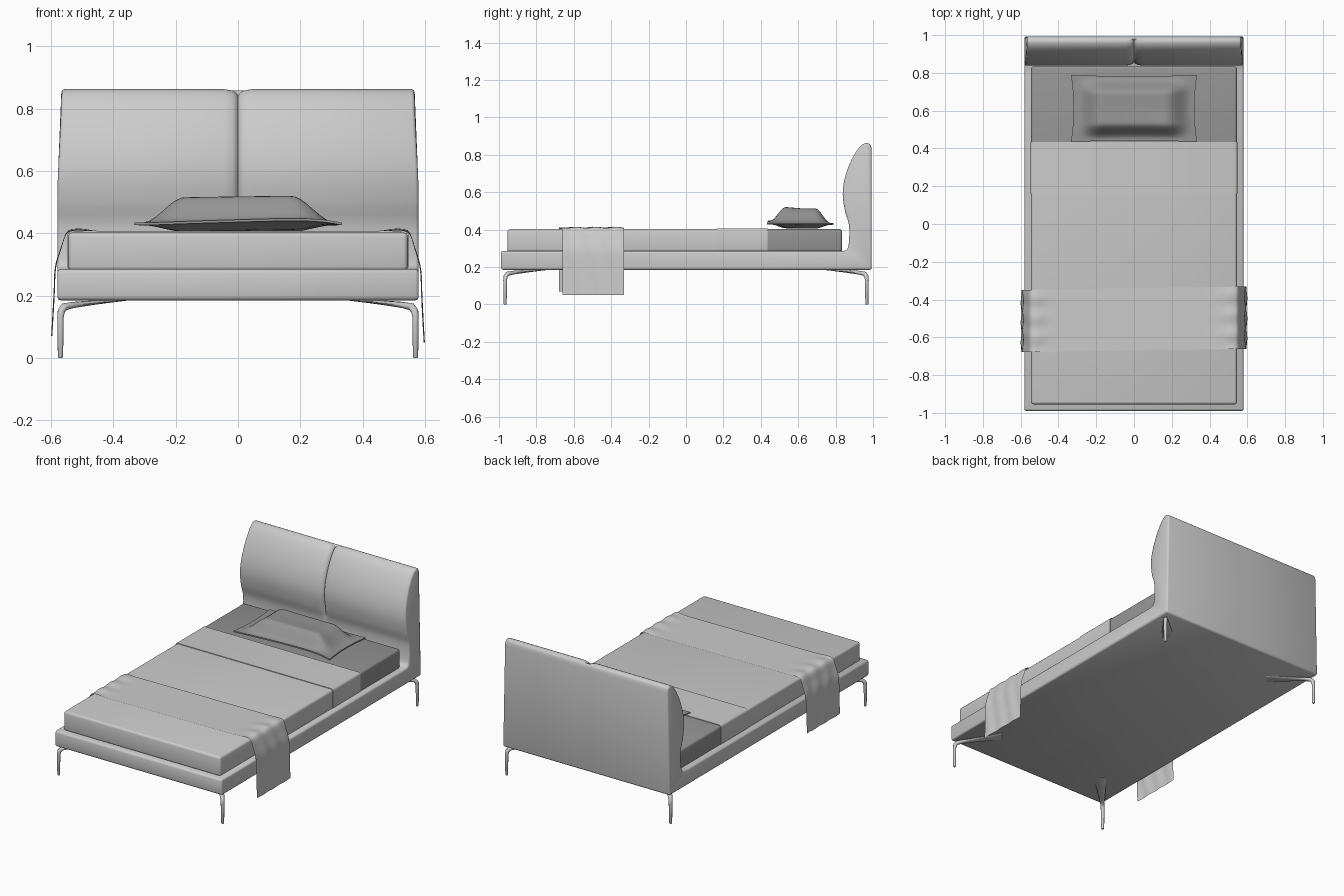
import bpy, bmesh
from math import sin, cos, pi, radians
from mathutils import Vector

cube = bpy.data.objects.get("Cube")
if cube:
    bpy.data.objects.remove(cube, do_unlink=True)


def material(name, value):
    m = bpy.data.materials.new(name)
    m.use_nodes = True
    col = (value, value, value, 1)
    m.diffuse_color = col
    m.node_tree.nodes["Principled BSDF"].inputs["Base Color"].default_value = col
    return m


light = material("light grey fabric", 0.6)
dark = material("dark grey fabric", 0.3)


def finish(name, bm, *mats):
    """Turn a bmesh into a smooth-shaded object."""
    bmesh.ops.recalc_face_normals(bm, faces=bm.faces)
    mesh = bpy.data.meshes.new(name)
    bm.to_mesh(mesh)
    bm.free()
    for m in mats:
        mesh.materials.append(m)
    ob = bpy.data.objects.new(name, mesh)
    bpy.context.collection.objects.link(ob)
    bpy.ops.object.select_all(action="DESELECT")
    ob.select_set(True)
    bpy.context.view_layer.objects.active = ob
    bpy.ops.object.shade_smooth_by_angle(angle=radians(50))
    return ob


def loft(name, rings, mat, closed=True):
    """Skin a row of rings; closed rings also get end caps."""
    bm = bmesh.new()
    rows = [[bm.verts.new(p) for p in ring] for ring in rings]
    n = len(rows[0])
    for a, b in zip(rows, rows[1:]):
        for i in range(n if closed else n - 1):
            j = (i + 1) % n
            bm.faces.new((a[i], a[j], b[j], b[i]))
    if closed:
        bm.faces.new(rows[0])
        bm.faces.new(rows[-1])
    return finish(name, bm, mat)


def smooth_path(pts, steps=4):
    """Catmull-Rom curve through 2D points."""
    p = [Vector(q) for q in pts]
    p = [p[0]] + p + [p[-1]]
    out = []
    for a, b, c, d in zip(p, p[1:], p[2:], p[3:]):
        for k in range(steps):
            t = k / steps
            out.append(b + (c - a) * t / 2 + (2 * a - 5 * b + 4 * c - d) * t * t / 2
                       + (3 * b - a - 3 * c + d) * t ** 3 / 2)
    return out + [p[-1]]


def smoothstep(t):
    t = max(0, min(1, t))
    return t * t * (3 - 2 * t)


def rounded_box(lo, hi, r, only_y=False):
    bm = bmesh.new()
    bmesh.ops.create_cube(bm, size=1)
    for v in bm.verts:
        v.co = [l + (c + 0.5) * (h - l) for l, c, h in zip(lo, v.co, hi)]
    edges = [e for e in bm.edges
             if not only_y or abs(e.verts[0].co.y - e.verts[1].co.y) > 0.01]
    bmesh.ops.bevel(bm, geom=edges, offset=r, segments=3, profile=0.5, affect="EDGES")
    return bm


# Frame: one side profile (y, z) of base and headboard, swept across x
front = [(-0.978, 0.185), (-0.987, 0.189), (-0.99, 0.198), (-0.99, 0.272),
         (-0.987, 0.281), (-0.978, 0.285), (0.8, 0.285)]
board = [(0.845, 0.286), (0.868, 0.31), (0.872, 0.42), (0.85, 0.5), (0.838, 0.59),
         (0.85, 0.68), (0.883, 0.77), (0.925, 0.838), (0.96, 0.862), (0.985, 0.855),
         (0.993, 0.83)]
back = [(0.993, 0.198), (0.99, 0.189), (0.981, 0.185)]
profile = [Vector(p) for p in front] + smooth_path(board) + [Vector(p) for p in back]


def frame_ring(x, inset, crease):
    ring = []
    for i, p in enumerate(profile):
        t = (profile[(i + 1) % len(profile)] - profile[i - 1]).normalized()
        seam = crease * smoothstep((p.y - 0.4) / 0.12) if p.x < 0.98 else 0
        q = p + Vector((t.y, -t.x)) * (inset + seam)
        taper = 1 - 0.022 * smoothstep((p.y - 0.5) / 0.36)
        ring.append((x * taper, q.x, q.y))
    return ring


half = [(0, 0, 0.022), (0.006, 0, 0.012), (0.018, 0, 0.005), (0.045, 0, 0),
        (0.57, 0, 0), (0.577, 0.003, 0), (0.58, 0.01, 0)]
stations = [(-x, i, c) for x, i, c in half[:0:-1]] + half
loft("bed_frame", [frame_ring(*s) for s in stations], light)

# Mattress: dark sheet at the head end, light cover on the rest
bm = rounded_box((-0.545, -0.955, 0.28), (0.545, 0.835, 0.403), 0.014)
bmesh.ops.bisect_plane(bm, geom=bm.verts[:] + bm.edges[:] + bm.faces[:],
                       plane_co=(0, 0.43, 0), plane_no=(0, 1, 0))
for f in bm.faces:
    f.material_index = int(f.calc_center_median().y > 0.43)
finish("mattress", bm, light, dark)

# Turned-back strip of the cover
bm = rounded_box((-0.548, 0.162, 0.28), (0.548, 0.435, 0.407), 0.015, only_y=True)
finish("folded_cover", bm, light)

# Throw draped over the foot end
drape = [(0, 0.407), (0.25, 0.407), (0.46, 0.407), (0.52, 0.409), (0.55, 0.398),
         (0.567, 0.35), (0.584, 0.285), (0.588, 0.2), (0.592, 0.12), (0.596, 0.05)]
side = smooth_path(drape)
path = [Vector((-p.x, p.y + 0.02 * smoothstep((0.4 - p.y) / 0.35)))
        for p in side[:0:-1]] + side
rows = []
for k in range(25):
    y = -0.67 + 0.33 * k / 24
    row = []
    for p in path:
        ripple = 1 + sin(60 * y + 14 * p.y)
        hang = smoothstep((0.4 - p.y) / 0.1)
        rise = smoothstep((abs(p.x) - 0.44) / 0.06) * (1 - hang)
        x = p.x + (0.002 * ripple * hang) * (1 if p.x > 0 else -1)
        row.append((x, y + 0.015 * p.x, p.y + 0.003 * ripple * rise))
    rows.append(row)
loft("throw_blanket", rows, light, closed=False)

# Pillow: puffed centre with a flat flange
N = 32


def pillow_point(i, j, top):
    u, v = 2 * i / N - 1, 2 * j / N - 1
    puff = smoothstep((0.95 - abs(u)) / 0.42) * smoothstep((0.95 - abs(v)) / 0.5)
    x = u * (0.32 + 0.014 * v * v)
    y = 0.612 + v * (0.17 + 0.008 * u * u)
    z = 0.43 + (0.004 + 0.08 * puff if top else -0.004 - 0.021 * puff)
    return x, y, z + 0.01 * (1 + u) * max(0, -v) * (1 - u ** 4)


bm = bmesh.new()
for top in (True, False):
    grid = [[bm.verts.new(pillow_point(i, j, top)) for j in range(N + 1)]
            for i in range(N + 1)]
    for i in range(N):
        for j in range(N):
            bm.faces.new((grid[i][j], grid[i + 1][j], grid[i + 1][j + 1], grid[i][j + 1]))
    rim = ([grid[i][0] for i in range(N)] + [grid[N][j] for j in range(N)]
           + [grid[i][N] for i in range(N, 0, -1)] + [grid[0][j] for j in range(N, 0, -1)])
    if top:
        upper_rim = rim
for i in range(len(rim)):
    bm.faces.new((upper_rim[i - 1], upper_rim[i], rim[i], rim[i - 1]))
finish("pillow", bm, dark)

# Legs: slim post bending into a fan-shaped arm under the frame
# (distance inward, height, half width, half thickness)
leg = [(0, 0, 0.006, 0.006), (0, 0.004, 0.009, 0.008), (0, 0.13, 0.011, 0.01),
       (0.004, 0.15, 0.012, 0.012), (0.018, 0.164, 0.013, 0.012),
       (0.06, 0.17, 0.016, 0.01), (0.16, 0.178, 0.026, 0.007), (0.28, 0.185, 0.036, 0.002)]


def leg_rings(sx, sy):
    inward = Vector((-0.68 * sx, -0.73 * sy, 0))
    across = Vector((-inward.y, inward.x, 0))
    foot = Vector((0.57 * sx, 0.967 * sy, 0))
    centres = [foot + inward * d + Vector((0, 0, z)) for d, z, _, _ in leg]
    rings = []
    for k, (_, _, w, h) in enumerate(leg):
        t = centres[min(k + 1, len(leg) - 1)] - centres[max(k - 1, 0)]
        up = t.normalized().cross(across)
        rings.append([centres[k] + across * w * cos(a) + up * h * sin(a)
                      for a in (2 * pi * s / 12 for s in range(12))])
    return rings


for sx, x_name in ((1, "left"), (-1, "right")):
    for sy, y_name in ((-1, "front"), (1, "back")):
        loft(f"{y_name}_{x_name}_leg", leg_rings(sx, sy), light)
